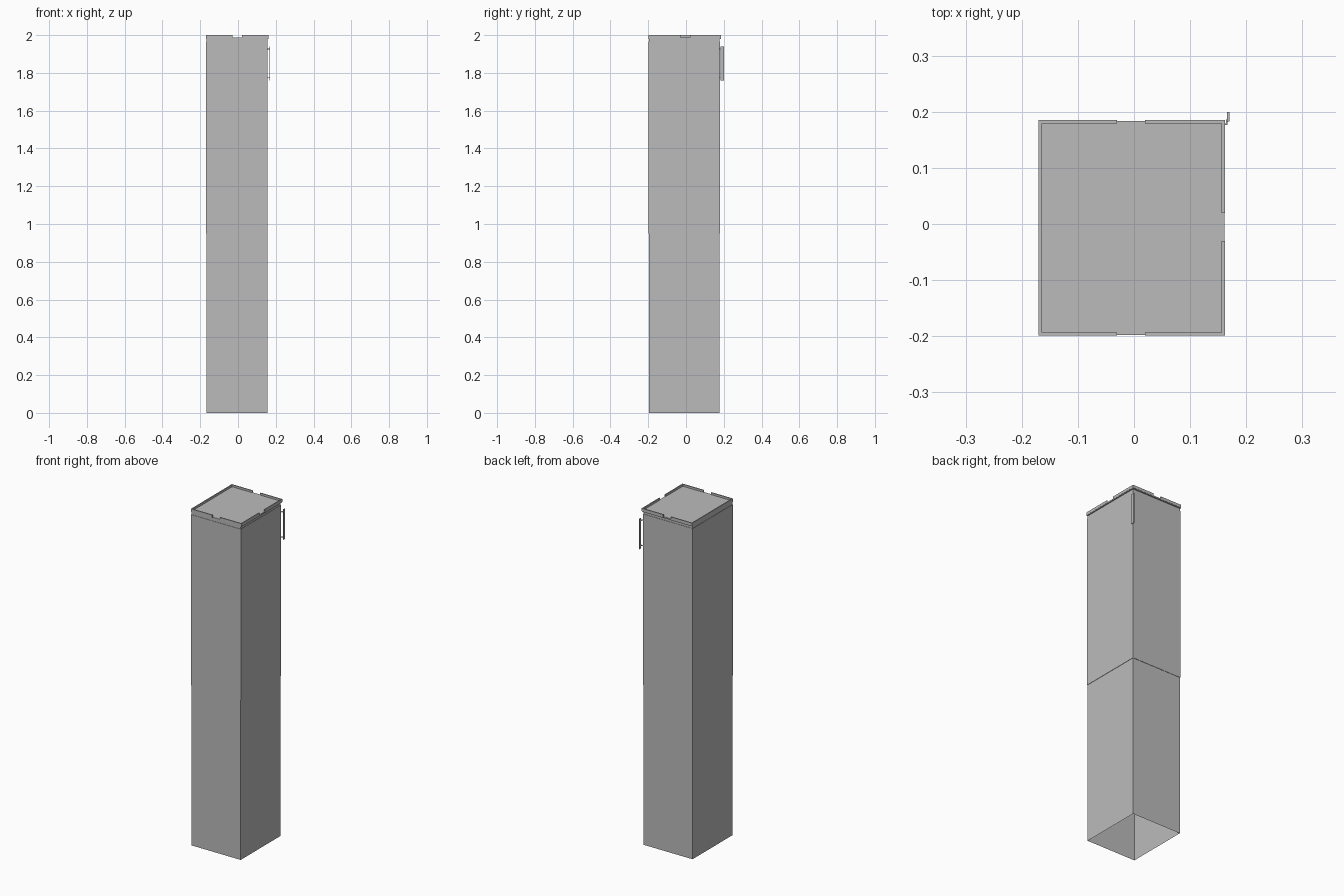
import bpy, bmesh

if "Cube" in bpy.data.objects:
    bpy.data.objects.remove(bpy.data.objects["Cube"])

grey = bpy.data.materials.new("concrete grey")
grey.diffuse_color = (0.5, 0.5, 0.5, 1)
grey.use_nodes = True
grey.node_tree.nodes["Principled BSDF"].inputs["Base Color"].default_value = grey.diffuse_color

# Footprint of the plain shaft
X0, X1, Y0, Y1 = -0.167, 0.155, -0.196, 0.177
SPLIT, FACADE_TOP, ROOF, TOP = 0.95, 1.965, 1.988, 2.0


def finish(name, bm):
    me = bpy.data.meshes.new(name)
    bm.to_mesh(me)
    bm.free()
    me.materials.append(grey)
    ob = bpy.data.objects.new(name, me)
    bpy.context.collection.objects.link(ob)
    return ob


def add_box(bm, x0, x1, y0, y1, z0, z1, skip=()):
    """Box from limits; skip leaves out 'bottom' and/or 'top'."""
    v = [bm.verts.new((x, y, z)) for z in (z0, z1)
         for x, y in ((x0, y0), (x1, y0), (x1, y1), (x0, y1))]
    for i in range(4):
        j = (i + 1) % 4
        bm.faces.new((v[i], v[j], v[j + 4], v[i + 4]))
    if 'bottom' not in skip:
        bm.faces.new(v[3::-1])
    if 'top' not in skip:
        bm.faces.new(v[4:])


# Plain lower shaft, open underneath
bm = bmesh.new()
add_box(bm, X0, X1, Y0, Y1, 0, SPLIT, ('bottom', 'top'))
finish("lower_shaft", bm)

# Upper storeys: one thin ring of cladding per floor, slightly proud of the shaft
FLOORS = 12
step = (FACADE_TOP - SPLIT) / FLOORS
bm = bmesh.new()
for i in range(FLOORS):
    z = SPLIT + i * step
    skip = ['bottom', 'top']
    if i == 0:
        skip.remove('bottom')
    if i == FLOORS - 1:
        skip.remove('top')
    add_box(bm, X0 - 0.002, X1 + 0.002, Y0 - 0.002, Y1 + 0.002,
            z, z + step, skip)
finish("storey_cladding", bm)

# Recessed neck under the cornice
bm = bmesh.new()
add_box(bm, X0, X1, Y0, Y1, FACADE_TOP, 1.98, ('bottom', 'top'))
finish("neck", bm)

# Roof slab forming the cornice
CX0, CX1, CY0, CY1 = -0.17, 0.162, -0.199, 0.185
bm = bmesh.new()
add_box(bm, CX0 + 0.001, CX1 - 0.001, CY0 + 0.001, CY1 - 0.001, 1.98, ROOF)
finish("roof_slab", bm)

# Parapet with gaps at front, back and right; left side is continuous
T, G0, G1 = 0.006, -0.03, 0.02
bm = bmesh.new()
for y in (CY0, CY1 - T):
    add_box(bm, CX0, G0, y, y + T, 1.983, TOP)
    add_box(bm, G1, CX1, y, y + T, 1.983, TOP)
add_box(bm, CX0, CX0 + T, CY0 + T, CY1 - T, 1.983, TOP)
add_box(bm, CX1 - T, CX1, CY0 + T, G0, 1.983, TOP)
add_box(bm, CX1 - T, CX1, G1, CY1 - T, 1.983, TOP)
finish("parapet", bm)

# Blank vertical sign board on the back right corner
bm = bmesh.new()
add_box(bm, 0.166, 0.17, 0.183, 0.2, 1.76, 1.94)
finish("sign_board", bm)

# Sign brackets
bm = bmesh.new()
for z in (1.775, 1.925):
    add_box(bm, X1, 0.167, 0.176, 0.179, z, z + 0.004)
    add_box(bm, 0.164, 0.167, 0.176, 0.186, z, z + 0.004)
finish("sign_brackets", bm)
